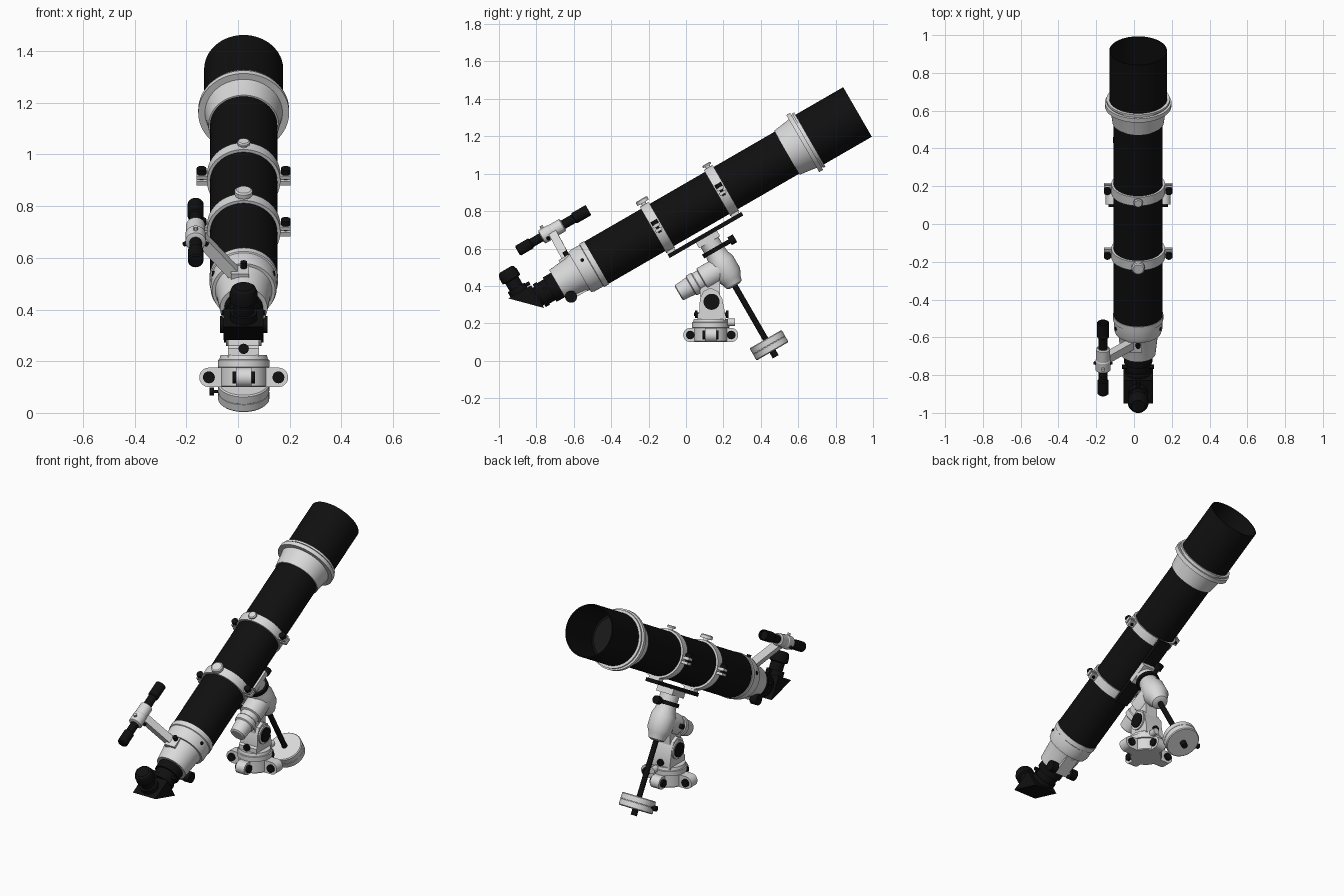
import bpy, bmesh, math
from mathutils import Matrix, Vector

cube = bpy.data.objects.get("Cube")
if cube:
    bpy.data.objects.remove(cube, do_unlink=True)


def material(name, value):
    m = bpy.data.materials.new(name)
    m.use_nodes = True
    m.diffuse_color = (value, value, value, 1)
    m.node_tree.nodes["Principled BSDF"].inputs["Base Color"].default_value = m.diffuse_color
    return m


WHITE = material("white_enamel", 0.7)
BLACK = material("black_satin", 0.005)
GLASS = material("dark_glass", 0.01)
made = []


def finish(name, mat, bm, frame):
    bmesh.ops.remove_doubles(bm, verts=bm.verts, dist=1e-5)
    bmesh.ops.recalc_face_normals(bm, faces=bm.faces)
    me = bpy.data.meshes.new(name)
    bm.to_mesh(me)
    bm.free()
    me.materials.append(mat)
    ob = bpy.data.objects.new(name, me)
    ob.matrix_world = frame
    bpy.context.collection.objects.link(ob)
    made.append(ob)
    return ob


def lathe(name, mat, frame, profile, steps=48):
    """Turn a (height, radius) profile about the frame's z axis, capped at both ends."""
    pts = [(profile[0][0], 0)] + list(profile) + [(profile[-1][0], 0)]
    bm = bmesh.new()
    vs = [bm.verts.new((r, 0, z)) for z, r in pts]
    es = [bm.edges.new(p) for p in zip(vs, vs[1:]) if (p[0].co - p[1].co).length > 1e-6]
    bmesh.ops.spin(bm, geom=vs + es, cent=(0, 0, 0), axis=(0, 0, 1),
                   angle=math.tau, steps=steps)
    return finish(name, mat, bm, frame)


def rod(name, mat, frame, z0, z1, r, steps=24):
    return lathe(name, mat, frame, [(z0, r), (z1, r)], steps)


def box(name, mat, frame, centre, size):
    bm = bmesh.new()
    bmesh.ops.create_cube(bm, size=1, matrix=Matrix.Translation(centre) @ Matrix.Diagonal((*size, 1)))
    return finish(name, mat, bm, frame)


def extrude(name, mat, frame, outline, width):
    """Extrude a (y, z) outline along x, centred."""
    bm = bmesh.new()
    face = bm.faces.new([bm.verts.new((-width / 2, y, z)) for y, z in outline])
    new = bmesh.ops.extrude_face_region(bm, geom=[face])["geom"]
    bmesh.ops.translate(bm, vec=(width, 0, 0),
                        verts=[v for v in new if isinstance(v, bmesh.types.BMVert)])
    return finish(name, mat, bm, frame)


def aim(frame, pos, axis):
    """Sub-frame at pos whose z axis points along axis."""
    return frame @ Matrix.Translation(pos) @ Vector(axis).to_track_quat('Z', 'Y').to_matrix().to_4x4()


UP, DOWN, SIDE = (0, 1, 0), (0, -1, 0), (1, 0, 0)
X0 = 0.022
# Tube frame: origin at the open end, z runs back along the tube, y is up from it
TUBE = Matrix.Translation((X0, 0.917, 1.33)) @ Matrix.Rotation(math.radians(120), 4, 'X')

# Optical tube
lathe("dew_shield", BLACK, TUBE,
      [(0.32, 0.153), (0, 0.153), (0, 0.147), (0.29, 0.147)], 64)
rod("objective_lens", GLASS, TUBE, 0.27, 0.30, 0.125, 48)
lathe("objective_cell", WHITE, TUBE,
      [(0.295, 0.16), (0.295, 0.168), (0.307, 0.168), (0.307, 0.162), (0.314, 0.162),
       (0.314, 0.176), (0.338, 0.176), (0.338, 0.15), (0.36, 0.146), (0.436, 0.136)], 64)
rod("main_tube", BLACK, TUBE, 0.42, 1.63, 0.13, 64)
lathe("rear_cell", WHITE, TUBE,
      [(1.612, 0.133), (1.64, 0.133), (1.643, 0.128), (1.695, 0.128), (1.715, 0.122),
       (1.715, 0.11), (1.74, 0.104), (1.85, 0.092)], 64)
lathe("focuser_drawtube", BLACK, TUBE,
      [(1.845, 0.075), (1.90, 0.075), (1.90, 0.064), (1.94, 0.064), (1.94, 0.07),
       (1.965, 0.07), (1.965, 0.055), (1.99, 0.055)])
box("focuser_housing", WHITE, TUBE, (0, -0.075, 1.78), (0.08, 0.06, 0.13))
rod("focus_axle", WHITE, aim(TUBE, (0, -0.09, 1.82), SIDE), -0.07, 0.07, 0.012)
for s, side in ((-1, "right"), (1, "left")):
    rod(f"focus_knob_{side}", BLACK, aim(TUBE, (0, -0.09, 1.82), (s, 0, 0)), 0.05, 0.092, 0.032)
    rod(f"drawtube_screw_{side}", BLACK, aim(TUBE, (0, 0.02, 1.92), (s, 0, 0)), 0.05, 0.085, 0.011, 12)
    rod(f"rear_cell_screw_{side}", BLACK, aim(TUBE, (0, 0.05, 1.67), (s, 0, 0)), 0.1, 0.122, 0.01, 12)
rod("focus_lock_screw", BLACK, aim(TUBE, (0, 0, 1.73), UP), 0.09, 0.138, 0.013, 16)

# Star diagonal and eyepiece
extrude("diagonal_housing", BLACK, TUBE,
        [(-0.07, 1.975), (0.07, 2.115), (0.07, 1.975)], 0.155)
lathe("eyepiece", BLACK, aim(TUBE, (0, 0, 2.05), UP),
      [(0.06, 0.052), (0.10, 0.052), (0.10, 0.04), (0.145, 0.04), (0.15, 0.054),
       (0.185, 0.054), (0.205, 0.046), (0.212, 0.036)])
rod("eyepiece_screw", BLACK, aim(TUBE, (0, 0.085, 2.05), (0, 0, -1)), 0.04, 0.075, 0.01, 12)

# Finder scope and its bracket
FINDER = TUBE @ Matrix.Translation((-0.186, 0.265, 0))
lathe("finder_front", BLACK, FINDER,
      [(1.68, 0.025), (1.60, 0.025), (1.595, 0.031), (1.508, 0.031), (1.508, 0.026), (1.53, 0.026)], 32)
lathe("finder_holder", WHITE, FINDER,
      [(1.665, 0.03), (1.67, 0.037), (1.735, 0.037), (1.74, 0.04), (1.795, 0.04), (1.80, 0.03)], 32)
lathe("finder_rear", BLACK, FINDER,
      [(1.79, 0.024), (1.86, 0.024), (1.865, 0.03), (1.94, 0.03), (1.946, 0.024)], 32)
for i in range(3):
    a = math.radians(90 + 120 * i)
    rod(f"finder_screw_{i + 1}", WHITE if i == 0 else BLACK,
        aim(FINDER, (0, 0, 1.77), (math.cos(a), math.sin(a), 0)), 0.03, 0.054, 0.009, 12)
foot, head = Vector((-0.03, 0.085, 1.74)), Vector((-0.165, 0.245, 1.735))
box("finder_stalk", WHITE, aim(TUBE, (foot + head) / 2, head - foot),
    (0, 0, 0), (0.045, 0.045, (head - foot).length))
box("finder_foot", WHITE, TUBE, (-0.015, 0.098, 1.74), (0.07, 0.03, 0.08))

# Tube rings with hinge, clamp and top knob
for name, t, knob in (("front", 0.84, 0.025), ("rear", 1.235, 0.035)):
    ring = TUBE @ Matrix.Translation((0, 0, t))
    lathe(f"{name}_ring", WHITE, ring,
          [(-0.027, 0.13), (-0.027, 0.142), (0.027, 0.142), (0.027, 0.13)], 64)
    lathe(f"{name}_ring_knob", WHITE, aim(ring, (0, 0, 0), UP),
          [(0.13, 0.014), (0.152, 0.014), (0.152, knob), (0.135 + knob, knob), (0.14 + knob, knob * 0.8)], 24)
    box(f"{name}_ring_shoe", WHITE, ring, (0, -0.142, 0), (0.07, 0.03, 0.045))
    for s, side in ((-1, "right"), (1, "left")):
        for u in (-0.014, 0.012):
            box(f"{name}_ring_ear_{side}", WHITE, ring, (s * 0.157, u, 0), (0.05, 0.016, 0.04))
        rod(f"{name}_ring_bolt_{side}", BLACK, aim(ring, (s * 0.163, 0, 0), UP), -0.03, 0.018, 0.009, 12)
        rod(f"{name}_ring_clamp_{side}", BLACK, aim(ring, (s * 0.163, 0, 0), UP), 0.019, 0.042, 0.019, 16)

# Dovetail plate
box("dovetail_plate", BLACK, TUBE, (0, -0.163, 1.033), (0.085, 0.022, 0.455))

# Declination axis: z runs down to the counterweight, y runs back along the polar axis
DEC = TUBE @ Matrix.Translation((0, -0.17, 1.033)) @ Matrix.Rotation(math.radians(90), 4, 'X')
box("saddle", WHITE, DEC, (0, 0, 0.02), (0.11, 0.13, 0.035))
lathe("saddle_neck", WHITE, DEC, [(0.03, 0.055), (0.08, 0.055)], 32)
rod("declination_clamp_ring", BLACK, DEC, 0.075, 0.098, 0.068, 32)
rod("declination_clamp_knob", BLACK, aim(DEC, (0, 0, 0.087), DOWN), 0.06, 0.10, 0.012, 12)
rod("declination_clamp_grip", BLACK, aim(DEC, (0, 0, 0.087), DOWN), 0.095, 0.128, 0.024, 16)
lathe("declination_housing", WHITE, DEC,
      [(0.098, 0.056), (0.13, 0.06), (0.16, 0.072), (0.24, 0.072), (0.27, 0.056),
       (0.30, 0.046), (0.308, 0.03)], 32)
rod("counterweight_shaft", BLACK, DEC, 0.29, 0.72, 0.0155)
lathe("counterweight", WHITE, DEC,
      [(0.636, 0.094), (0.641, 0.099), (0.671, 0.099), (0.672, 0.0975), (0.675, 0.0975),
       (0.676, 0.099), (0.706, 0.099), (0.711, 0.094)], 64)
rod("shaft_end_stop", BLACK, DEC, 0.71, 0.745, 0.018)
WEIGHT = aim(DEC, (0, 0, 0.674), (-1, 0, 0))
rod("counterweight_screw", BLACK, WEIGHT, 0.09, 0.12, 0.006, 12)
rod("counterweight_screw_grip", BLACK, WEIGHT, 0.115, 0.132, 0.016, 16)

# Polar axis
POLAR = aim(DEC, (0, 0, 0.19), UP)
lathe("polar_housing", WHITE, POLAR,
      [(-0.05, 0.05), (0, 0.066), (0.13, 0.066), (0.135, 0.055), (0.165, 0.055),
       (0.17, 0.06), (0.2, 0.06), (0.205, 0.052), (0.275, 0.046), (0.28, 0.038)], 32)
rod("polar_clamp_knob", BLACK, aim(POLAR, (0, 0, 0.1), SIDE), 0.05, 0.085, 0.014, 16)

# Latitude yoke
BASE = Matrix.Translation((X0, 0.132, 0))
extrude("latitude_yoke", WHITE, BASE,
        [(-0.07, 0.215), (0.078, 0.215), (0.078, 0.25), (0.062, 0.33), (0.04, 0.37),
         (0, 0.39), (-0.04, 0.37), (-0.058, 0.33), (-0.06, 0.26), (-0.07, 0.25)], 0.12)
extrude("latitude_neck", WHITE, BASE,
        [(-0.055, 0.33), (0.05, 0.33), (0.05, 0.46), (-0.06, 0.40)], 0.08)
PIVOT = aim(BASE, (0, 0.005, 0.315), SIDE)
rod("latitude_pivot_collar", WHITE, PIVOT, -0.068, 0.068, 0.056, 32)
rod("latitude_pivot_cap", BLACK, PIVOT, -0.076, 0.076, 0.043, 32)
rod("latitude_bolt", BLACK, aim(BASE, (0, 0, 0.248), UP), -0.09, 0.095, 0.009, 12)
for y in (-0.078, 0.088):
    rod("latitude_bolt_head", BLACK, aim(BASE, (0, y, 0.248), UP), -0.007, 0.007, 0.02, 16)

# Azimuth base with four lugs
lathe("azimuth_base", WHITE, BASE,
      [(0.1, 0.088), (0.105, 0.092), (0.175, 0.092), (0.177, 0.1), (0.205, 0.1),
       (0.207, 0.094), (0.224, 0.09)])
rod("azimuth_knob", WHITE, aim(BASE, (0.03, 0, 0.205), UP), 0.09, 0.13, 0.02, 16)
for i, reach in enumerate((0.172, 0.147, 0.172, 0.147)):
    lug = BASE @ Matrix.Rotation(math.pi / 2 * i, 4, 'Z')
    end = reach - 0.0375
    box(f"lug_{i + 1}", WHITE, lug, (end / 2, 0, 0.1375), (end, 0.06, 0.075))
    pin = aim(lug, (end, 0, 0.1375), UP)
    rod(f"lug_tip_{i + 1}", WHITE, pin, -0.03, 0.03, 0.0375, 32)
    rod(f"lug_bolt_{i + 1}", BLACK, pin, -0.043, 0.043, 0.023, 20)

# Smooth shading with sharp creases
bpy.ops.object.select_all(action='DESELECT')
for ob in made:
    ob.select_set(True)
bpy.context.view_layer.objects.active = made[0]
bpy.ops.object.shade_smooth_by_angle(angle=math.radians(30))
